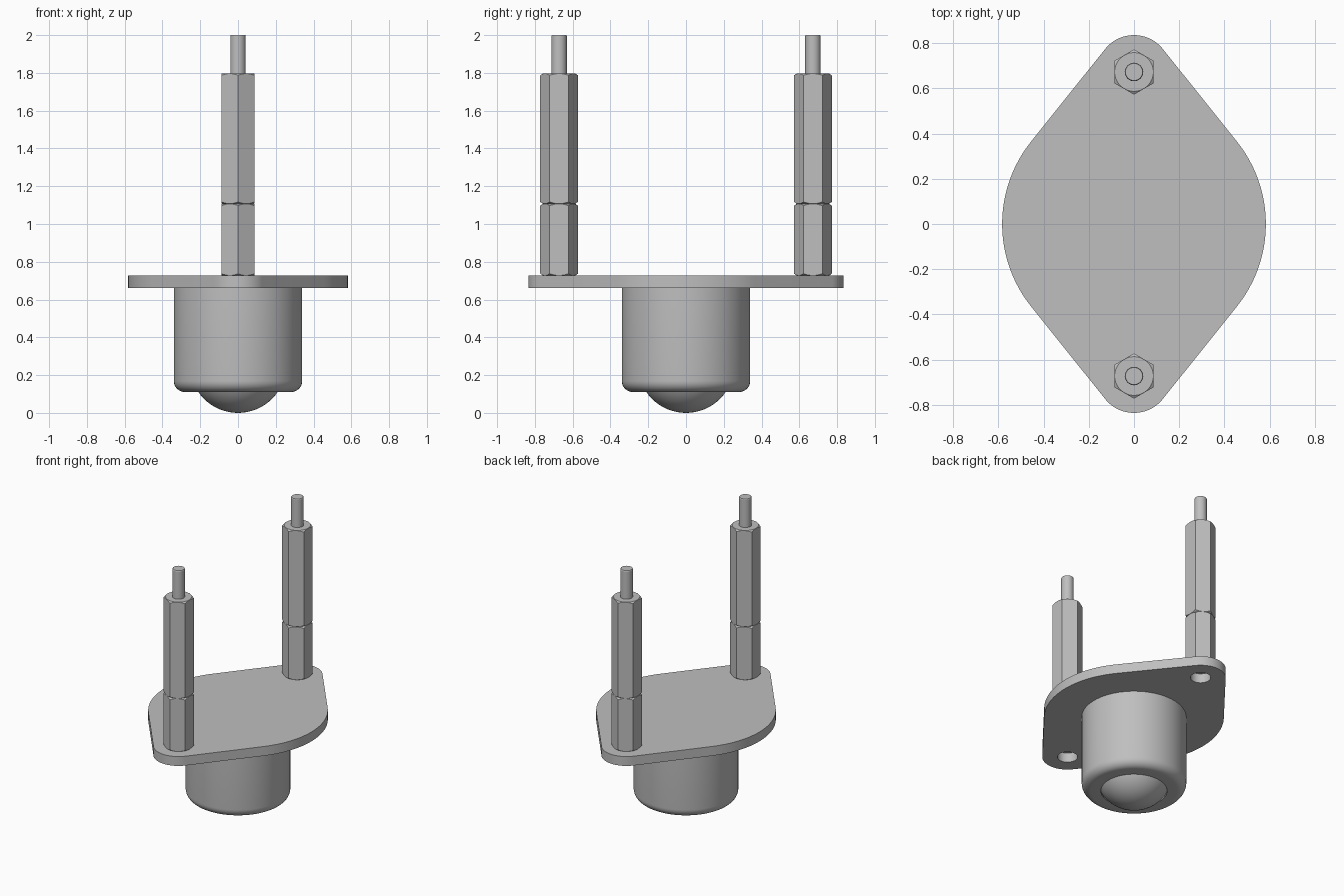
import bpy, bmesh
from math import pi, sin, cos, asin, radians

cube = bpy.data.objects.get("Cube")
if cube:
    bpy.data.objects.remove(cube)

GREY = (0.52, 0.52, 0.52, 1)
steel = bpy.data.materials.new("grey steel")
steel.use_nodes = True
steel.diffuse_color = GREY
steel.node_tree.nodes["Principled BSDF"].inputs["Base Color"].default_value = GREY

POST_Y = 0.672
PLATE_BOTTOM, PLATE_TOP = 0.66, 0.727


def finish(name, bm, angle=30):
    """Turn a bmesh into a named object with sharp-edged smooth shading."""
    bmesh.ops.remove_doubles(bm, verts=bm.verts, dist=1e-5)
    bmesh.ops.recalc_face_normals(bm, faces=bm.faces)
    mesh = bpy.data.meshes.new(name)
    bm.to_mesh(mesh)
    bm.free()
    mesh.materials.append(steel)
    obj = bpy.data.objects.new(name, mesh)
    bpy.context.collection.objects.link(obj)
    bpy.ops.object.select_all(action='DESELECT')
    bpy.context.view_layer.objects.active = obj
    obj.select_set(True)
    bpy.ops.object.shade_smooth_by_angle(angle=radians(angle))
    return obj


def loft(name, rings, angle=30):
    """Skin a stack of equal-length rings and cap both ends."""
    bm = bmesh.new()
    loops = [[bm.verts.new(p) for p in ring] for ring in rings]
    n = len(loops[0])
    for a, b in zip(loops, loops[1:]):
        for i in range(n):
            j = (i + 1) % n
            bm.faces.new((a[i], a[j], b[j], b[i]))
    bm.faces.new(loops[0])
    bm.faces.new(loops[-1])
    return finish(name, bm, angle)


def circle(r, z, y=0, n=64):
    return [(r * cos(2 * pi * i / n), y + r * sin(2 * pi * i / n), z) for i in range(n)]


def arc(r, start, end, y=0, n=24):
    return [(r * cos(start + (end - start) * i / n),
             y + r * sin(start + (end - start) * i / n)) for i in range(n + 1)]


def hex_standoff(name, y, z0, z1):
    """Hexagonal bar, a corner towards +y, with conical chamfers at both ends."""
    apothem, face_r, n = 0.0865, 0.0855, 72
    slope = 0.7
    bottom, top = [], []
    for i in range(n):
        t = 2 * pi * i / n
        off = (t + pi / 6) % (pi / 3) - pi / 6
        r = apothem / cos(off)
        drop = (r - face_r) * slope
        x, yy = r * cos(t), y + r * sin(t)
        bottom.append((x, yy, z0 + drop))
        top.append((x, yy, z1 - drop))
    return loft(name, [circle(face_r, z0, y, n), bottom, top, circle(face_r, z1, y, n)], 20)


# Flange plate: a large arc and small end arcs joined by tangents, two bolt holes
R_MID, R_END = 0.583, 0.163
tilt = asin((R_MID - R_END) / POST_Y)
outline = (arc(R_MID, -tilt, tilt) + arc(R_END, tilt, pi - tilt, POST_Y)
           + arc(R_MID, pi - tilt, pi + tilt) + arc(R_END, pi + tilt, 2 * pi - tilt, -POST_Y))
holes = [[p[:2] for p in circle(0.066, 0, s * POST_Y, 40)] for s in (-1, 1)]
curve = bpy.data.curves.new("plate_outline", 'CURVE')
curve.dimensions = '2D'
curve.fill_mode = 'BOTH'
curve.extrude = (PLATE_TOP - PLATE_BOTTOM) / 2
for pts in [outline] + holes:
    spline = curve.splines.new('POLY')
    spline.points.add(len(pts) - 1)
    for point, (x, y) in zip(spline.points, pts):
        point.co = (x, y, 0, 1)
    spline.use_cyclic_u = True
helper = bpy.data.objects.new("plate_outline", curve)
bpy.context.collection.objects.link(helper)
filled = bpy.data.meshes.new_from_object(
    helper.evaluated_get(bpy.context.evaluated_depsgraph_get()))
bm = bmesh.new()
bm.from_mesh(filled)
bmesh.ops.translate(bm, verts=bm.verts, vec=(0, 0, (PLATE_BOTTOM + PLATE_TOP) / 2))
bpy.data.objects.remove(helper)
finish("flange_plate", bm)

# Cup housing with a rounded lower rim and a lip around the ball
fillet = 0.06
rim = [(0.28 + fillet * cos(a), 0.11 + fillet - fillet * sin(a))
       for a in (pi / 2 * i / 8 for i in range(9))]
profile = [(0.34, PLATE_BOTTOM + 0.01)] + rim + [(0.215, 0.11), (0.236, 0.16)]
loft("ball_housing", [circle(r, z) for r, z in profile])

# Rolling ball
bm = bmesh.new()
bmesh.ops.create_uvsphere(bm, u_segments=64, v_segments=32, radius=0.255)
bmesh.ops.translate(bm, verts=bm.verts, vec=(0, 0, 0.255))
finish("roller_ball", bm)

# Stacked standoffs with a plain stud on top, at each end of the plate
for side, s in (("front", -1), ("back", 1)):
    y = s * POST_Y
    hex_standoff(side + "_lower_standoff", y, PLATE_TOP, 1.107)
    hex_standoff(side + "_upper_standoff", y, 1.107, 1.797)
    loft(side + "_stud", [circle(0.041, 1.79, y, 32), circle(0.041, 1.995, y, 32),
                          circle(0.038, 2.0, y, 32)])
